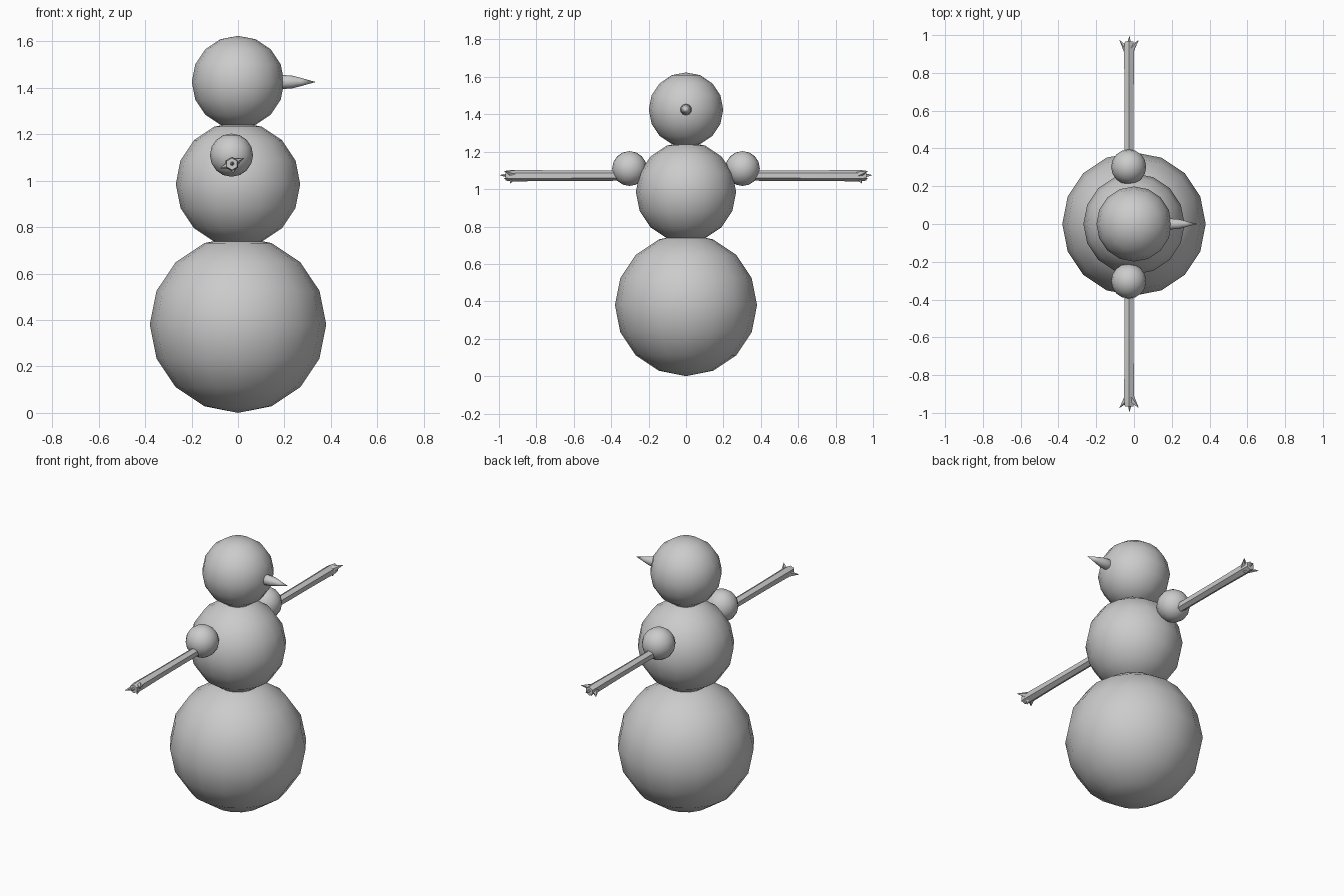
import bpy, bmesh, math
from mathutils import Vector

if "Cube" in bpy.data.objects:
    bpy.data.objects.remove(bpy.data.objects["Cube"])


def ball(name, loc, r):
    bpy.ops.mesh.primitive_uv_sphere_add(segments=16, ring_count=8, radius=r, location=loc)
    ob = bpy.context.object
    ob.name = name
    bpy.ops.object.shade_smooth()
    return ob


def tube(bm, rings, sides):
    """Skin circular rings (centre, radius) along their path; radius 0 makes a point."""
    axis = (Vector(rings[-1][0]) - Vector(rings[0][0])).normalized()
    u = axis.cross(Vector((0, 0, 1)))
    u = u.normalized() if u.length > 0.01 else Vector((1, 0, 0))
    v = axis.cross(u)
    loops = []
    for c, r in rings:
        if r == 0:
            loops.append([bm.verts.new(c)] * sides)
            continue
        loops.append([bm.verts.new(Vector(c) + r * (math.cos(a) * u + math.sin(a) * v))
                      for a in (2 * math.pi * (i + 0.5) / sides for i in range(sides))])
    for a, b in zip(loops, loops[1:]):
        for i in range(sides):
            j = (i + 1) % sides
            bm.faces.new(list(dict.fromkeys((a[i], a[j], b[j], b[i]))))
    for l in (loops[0], loops[-1]):
        if len(set(l)) > 2:
            bm.faces.new(l)


def finish(name, bm, angle):
    bmesh.ops.recalc_face_normals(bm, faces=bm.faces)
    me = bpy.data.meshes.new(name)
    bm.to_mesh(me)
    bm.free()
    ob = bpy.data.objects.new(name, me)
    bpy.context.collection.objects.link(ob)
    bpy.ops.object.select_all(action='DESELECT')
    bpy.context.view_layer.objects.active = ob
    ob.select_set(True)
    bpy.ops.object.shade_smooth_by_angle(angle=math.radians(angle))
    return ob


# stacked body balls
ball("body_bottom", (0, 0, 0.38), 0.38)
ball("body_middle", (0, 0, 0.985), 0.268)
ball("head", (0, 0, 1.425), 0.199)

# carrot nose
bm = bmesh.new()
tube(bm, [((0.16, 0, 1.425), 0.02), ((0.185, 0, 1.425), 0.031), ((0.235, 0, 1.425), 0.027),
          ((0.27, 0, 1.425), 0.018), ((0.335, 0, 1.425), 0)], 10)
finish("nose", bm, 50)

# shoulders and stick arms with twig fingers, one per side
for side, s in (("right", -1), ("left", 1)):
    ball("shoulder_" + side, (-0.028, s * 0.302, 1.11), 0.093)
    bm = bmesh.new()
    ax, az = -0.026, 1.072
    tube(bm, [((ax, s * 0.28, az), 0.027), ((ax, s * 0.7, az), 0.028),
              ((ax, s * 0.93, az), 0.031), ((ax, s * 0.965, az), 0.026)], 6)
    # fingers: (base offset, tip position)
    for dx, dz, tip in ((0, 0, (-0.024, 0.998, 1.075)),
                        (-0.012, -0.005, (-0.078, 0.975, 1.054)),
                        (0.012, 0.008, (0.026, 0.975, 1.098)),
                        (0.004, -0.01, (-0.02, 0.94, 1.03))):
        base = (ax + dx, s * 0.925, az + dz)
        tube(bm, [(base, 0.02), ((tip[0], s * tip[1], tip[2]), 0)], 5)
    finish("arm_" + side, bm, 30)
